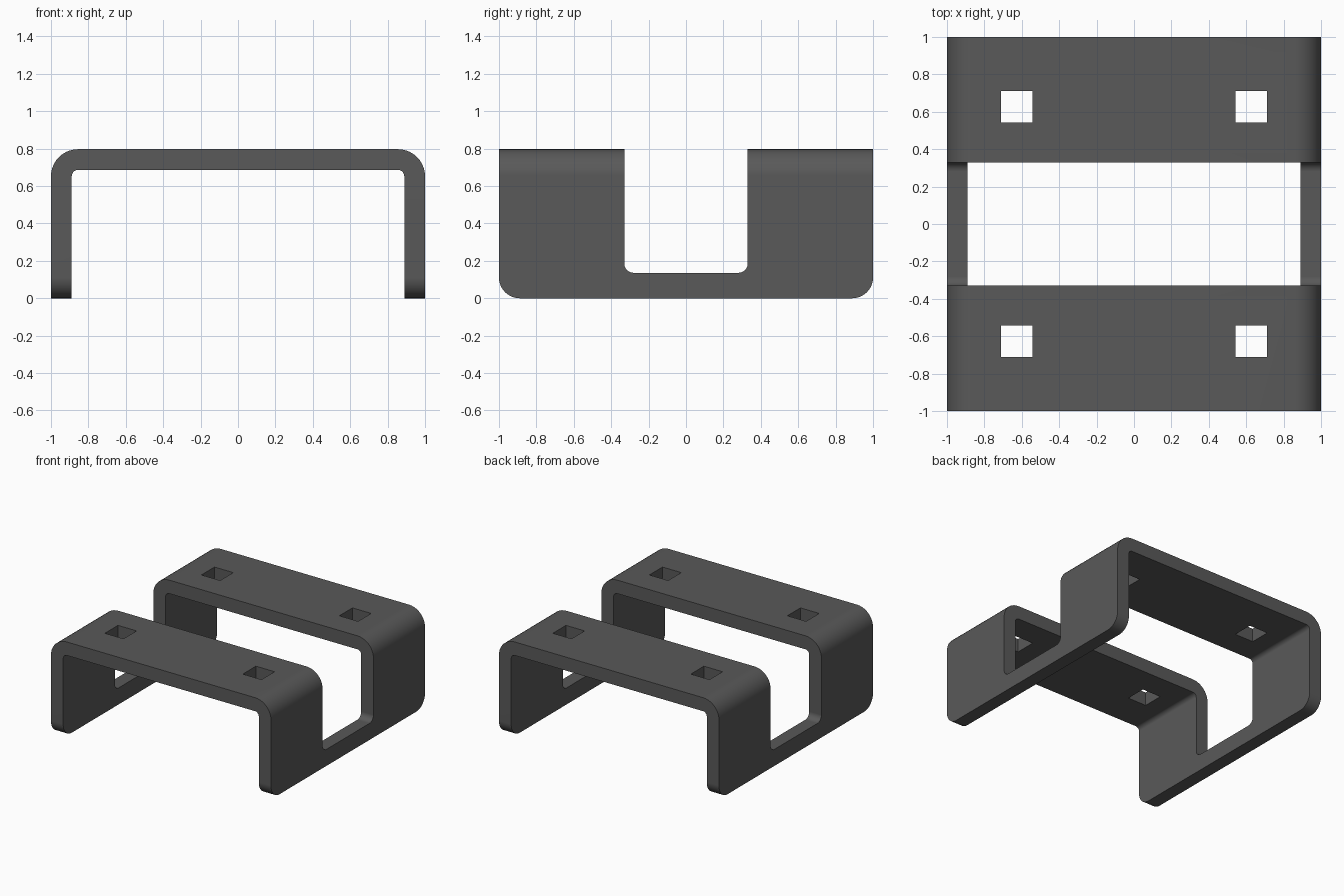
import bpy, bmesh, math
from mathutils import Vector

if "Cube" in bpy.data.objects:
    bpy.data.objects.remove(bpy.data.objects["Cube"])

W, H, T = 1.0, 0.797, 0.111      # half width, height, plate thickness
SLOT, SILL = 0.33, 0.136         # slot half width, height of slot floor


def rounded(points, seg=10):
    """Turn (u, v, radius) corners into an outline with arcs at the corners."""
    out = []
    for i, (u, v, r) in enumerate(points):
        p = Vector((u, v))
        if r == 0:
            out.append(p)
            continue
        a = (Vector(points[i - 1][:2]) - p).normalized()
        b = (Vector(points[(i + 1) % len(points)][:2]) - p).normalized()
        c = p + (a + b) * r      # right-angled corners only
        for k in range(seg + 1):
            t = k / seg * math.pi / 2
            out.append(c - b * r * math.cos(t) - a * r * math.sin(t))
    return out


def prism(name, outline, axis, lo, hi):
    """Extrude a 2D outline along the x, y or z axis."""
    place = {'x': lambda p, d: (d, p.x, p.y),
             'y': lambda p, d: (p.x, d, p.y),
             'z': lambda p, d: (p.x, p.y, d)}[axis]
    bm = bmesh.new()
    face = bm.faces.new([bm.verts.new(place(p, lo)) for p in outline])
    ext = bmesh.ops.extrude_face_region(bm, geom=[face], use_keep_orig=True)
    verts = [g for g in ext['geom'] if isinstance(g, bmesh.types.BMVert)]
    bmesh.ops.translate(bm, verts=verts, vec=place(Vector((0, 0)), hi - lo))
    bmesh.ops.recalc_face_normals(bm, faces=bm.faces)
    mesh = bpy.data.meshes.new(name)
    bm.to_mesh(mesh)
    bm.free()
    ob = bpy.data.objects.new(name, mesh)
    bpy.context.collection.objects.link(ob)
    return ob


def cut(target, tool, operation):
    """Apply a boolean and remove its tool."""
    bpy.context.view_layer.objects.active = target
    mod = target.modifiers.new("cut", 'BOOLEAN')
    mod.operation, mod.object, mod.solver = operation, tool, 'EXACT'
    bpy.ops.object.modifier_apply(modifier=mod.name)
    bpy.data.objects.remove(tool)


# Bent plate: upside-down U section along y
I = W - T
bracket = prism("bracket", rounded([
    (-W, 0, 0), (-W, H, 0.145), (W, H, 0.145), (W, 0, 0),
    (I, 0, 0), (I, H - T, 0.034), (-I, H - T, 0.034), (-I, 0, 0)]), 'y', -1, 1)

# Side silhouette: rounded feet and the central slot
side = prism("side_silhouette", rounded([
    (-1, 0, 0.111), (-1, 1, 0), (-SLOT, 1, 0), (-SLOT, SILL, 0.05),
    (SLOT, SILL, 0.05), (SLOT, 1, 0), (1, 1, 0), (1, 0, 0.111)]), 'x', -1.2, 1.2)
cut(bracket, side, 'INTERSECT')

# Four square mounting holes
C, S = 0.627, 0.085
for sx in (-1, 1):
    for sy in (-1, 1):
        square = [(sx * C + a * S, sy * C + b * S, 0)
                  for a, b in ((-1, -1), (1, -1), (1, 1), (-1, 1))]
        cut(bracket, prism("hole", rounded(square), 'z', 0.5, 1), 'DIFFERENCE')

# Smooth bends with crisp plate edges
bracket.select_set(True)
bpy.context.view_layer.objects.active = bracket
bpy.ops.object.shade_smooth_by_angle(angle=math.radians(30))
weighted = bracket.modifiers.new("flat_faces", 'WEIGHTED_NORMAL')
weighted.keep_sharp = True

# Dark grey finish
mat = bpy.data.materials.new("dark_grey")
mat.diffuse_color = (0.1, 0.1, 0.1, 1)
mat.use_nodes = True
mat.node_tree.nodes["Principled BSDF"].inputs["Base Color"].default_value = mat.diffuse_color
bracket.data.materials.clear()
bracket.data.materials.append(mat)
